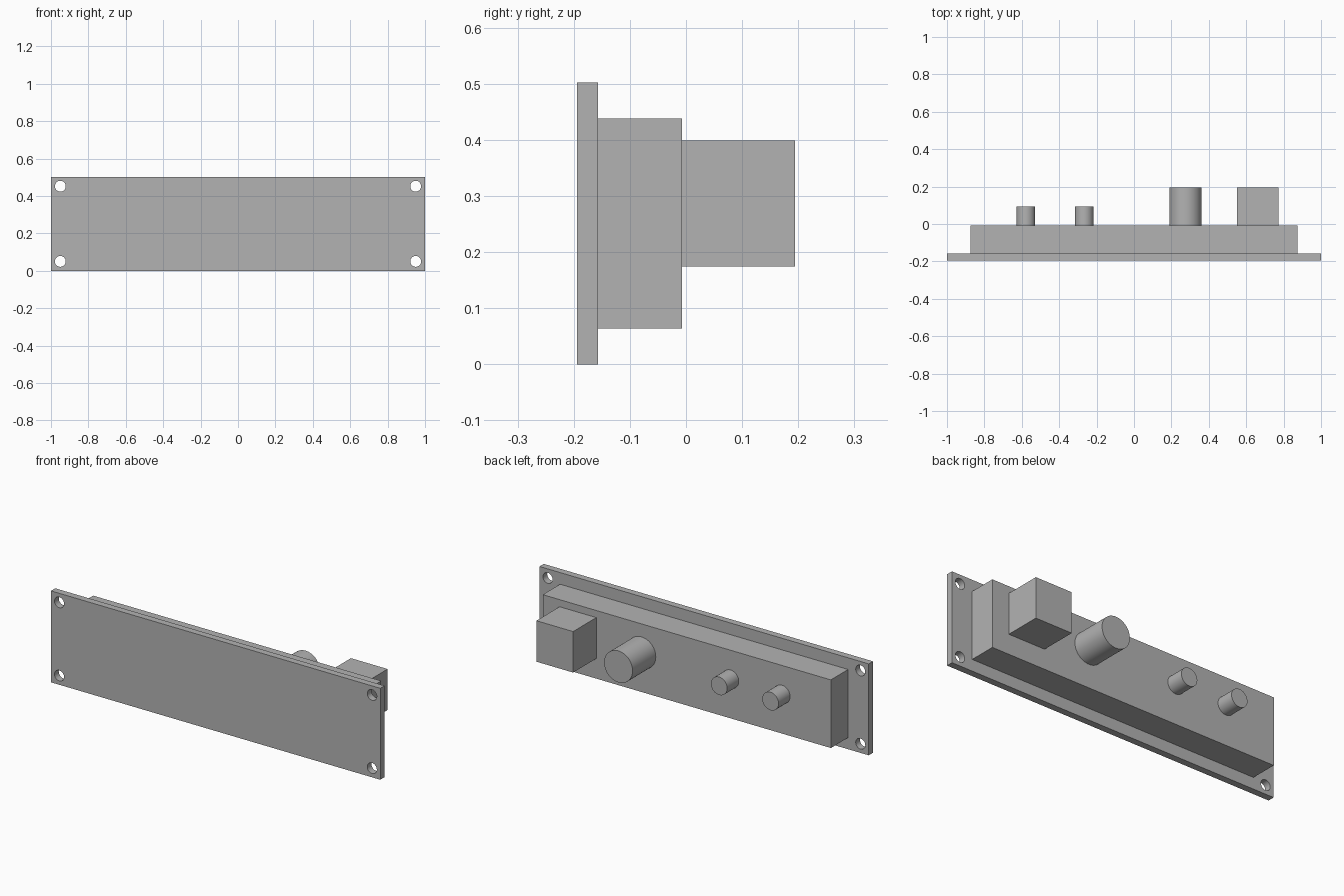
import bpy
import math

default_cube = bpy.data.objects.get("Cube")
if default_cube:
    bpy.data.objects.remove(default_cube, do_unlink=True)

GREY = (0.45, 0.45, 0.45, 1.0)
grey = bpy.data.materials.new("plain grey")
grey.use_nodes = True
grey.diffuse_color = GREY
grey.node_tree.nodes["Principled BSDF"].inputs["Base Color"].default_value = GREY

# Depth planes, front to back
PANEL_FRONT, PANEL_BACK, BODY_BACK = -0.194, -0.157, -0.007
PART_Z = 0.28


def box(name, x, y, z):
    """Box from (min, max) pairs on each axis."""
    spans = (x, y, z)
    bpy.ops.mesh.primitive_cube_add(size=1, location=[sum(s) / 2 for s in spans])
    ob = bpy.context.object
    ob.name = name
    ob.scale = [s[1] - s[0] for s in spans]
    bpy.ops.object.transform_apply(location=False, rotation=False, scale=True)
    ob.data.materials.append(grey)
    return ob


def rod(name, x, z, radius, y0, y1):
    """Round bar running along y."""
    bpy.ops.mesh.primitive_cylinder_add(
        vertices=64, radius=radius, depth=y1 - y0,
        location=(x, (y0 + y1) / 2, z), rotation=(math.pi / 2, 0, 0))
    ob = bpy.context.object
    ob.name = name
    ob.data.materials.append(grey)
    bpy.ops.object.shade_smooth_by_angle(angle=math.radians(30))
    return ob


# Front panel with a screw hole in each corner
panel = box("front_panel", (-1, 1), (PANEL_FRONT, PANEL_BACK), (0, 0.502))
for x in (-0.95, 0.95):
    for z in (0.05, 0.452):
        cutter = rod("hole_cutter", x, z, 0.029, PANEL_FRONT - 0.05, PANEL_BACK + 0.05)
        cutter.hide_render = True
        bpy.context.view_layer.objects.active = panel
        mod = panel.modifiers.new("screw_hole", "BOOLEAN")
        mod.operation = "DIFFERENCE"
        mod.solver = "EXACT"
        mod.object = cutter
        bpy.ops.object.modifier_apply(modifier=mod.name)
        bpy.data.objects.remove(cutter, do_unlink=True)
bpy.ops.object.select_all(action="DESELECT")
panel.select_set(True)
bpy.context.view_layer.objects.active = panel
bpy.ops.object.shade_smooth_by_angle(angle=math.radians(30))

# Housing behind the panel
box("rear_housing", (-0.875, 0.875), (PANEL_BACK, BODY_BACK), (0.064, 0.438))

# Connectors on the back of the housing
box("square_connector", (0.55, 0.773), (BODY_BACK, 0.194), (0.174, 0.399))
rod("large_round_connector", 0.275, PART_Z, 0.0865, BODY_BACK, 0.194)
rod("small_round_connector_inner", -0.266, PART_Z, 0.0495, BODY_BACK, 0.093)
rod("small_round_connector_outer", -0.578, PART_Z, 0.0495, BODY_BACK, 0.093)
